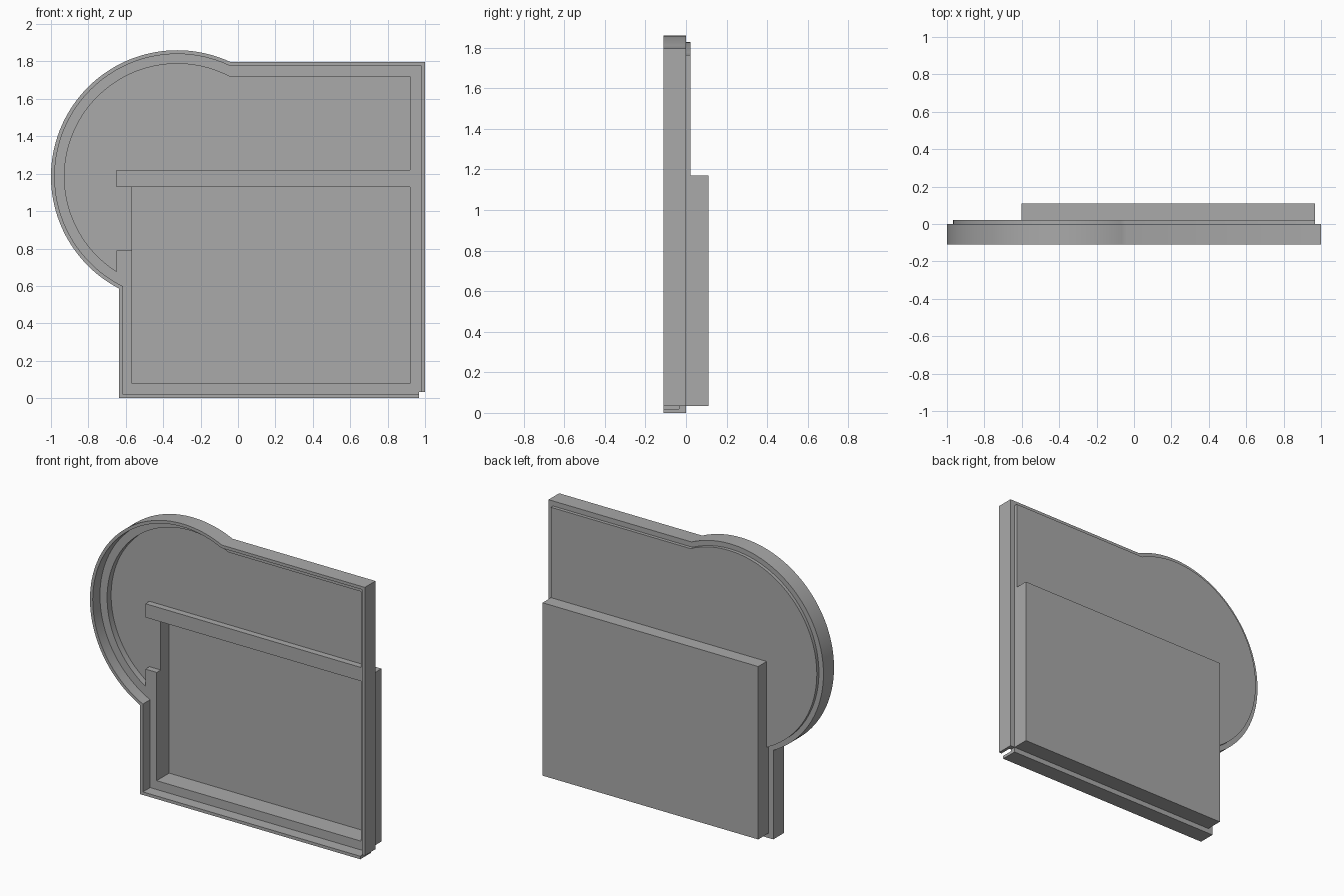
import bpy, bmesh, math

cube = bpy.data.objects.get("Cube")
if cube:
    bpy.data.objects.remove(cube, do_unlink=True)

grey = bpy.data.materials.new("plain grey")
grey.use_nodes = True
grey.diffuse_color = (0.4, 0.4, 0.4, 1)
grey.node_tree.nodes["Principled BSDF"].inputs["Base Color"].default_value = grey.diffuse_color

CX, CZ, RADIUS = -0.325, 1.185, 0.675
LEFT, RIGHT, TOP = -0.635, 1.0, 1.797
LIP, RIM = 0.02, 0.033          # front lip and full rim widths
LEDGE, FLOOR = -0.035, 0.007    # depths of the ledge and the upper floor


def arc(r, x_start, z_end, steps=72):
    """Round bulge, from its lower right end clockwise over the top."""
    a0 = 2 * math.pi - math.acos((x_start - CX) / r)
    a1 = math.asin((z_end - CZ) / r)
    angles = [a0 + (a1 - a0) * i / steps for i in range(steps + 1)]
    return [(CX + r * math.cos(a), CZ + r * math.sin(a)) for a in angles]


def outline(d):
    """Whole silhouette, moved inwards by d."""
    return arc(RADIUS - d, LEFT + d, TOP - d) + [
        (RIGHT - d, TOP - d), (RIGHT - d, d), (LEFT + d, d)]


def rect(x0, x1, z0, z1):
    return [(x0, z0), (x0, z1), (x1, z1), (x1, z0)]


def prism(name, points, y0, y1):
    bm = bmesh.new()
    face = bm.faces.new([bm.verts.new((x, y0, z)) for x, z in points])
    back = bmesh.ops.extrude_face_region(bm, geom=[face])["geom"]
    bmesh.ops.translate(bm, vec=(0, y1 - y0, 0),
                        verts=[v for v in back if isinstance(v, bmesh.types.BMVert)])
    bmesh.ops.recalc_face_normals(bm, faces=bm.faces)
    mesh = bpy.data.meshes.new(name)
    bm.to_mesh(mesh)
    bm.free()
    mesh.materials.append(grey)
    obj = bpy.data.objects.new(name, mesh)
    bpy.context.collection.objects.link(obj)
    return obj


def combine(obj, operation, points, y0, y1):
    tool = prism("tool", points, y0, y1)
    mod = obj.modifiers.new("combine", "BOOLEAN")
    mod.operation, mod.solver, mod.object = operation, "EXACT", tool
    bpy.context.view_layer.objects.active = obj
    bpy.ops.object.modifier_apply(modifier=mod.name)
    bpy.data.objects.remove(tool, do_unlink=True)


# Stepped rim, with its lower corner cut away
rim = prism("rim", outline(0), -0.11, 0)
combine(rim, "DIFFERENCE", outline(LIP), -0.2, LEDGE)
combine(rim, "DIFFERENCE", outline(RIM), -0.2, 0.1)
combine(rim, "DIFFERENCE", rect(RIGHT - RIM, 1.1, -0.1, RIM), -0.2, 0.1)

# Tray plate with the deep box on its back
tray = prism("tray", outline(RIM), LEDGE, 0.022)
combine(tray, "UNION", rect(LEFT + RIM, RIGHT - RIM, RIM, 1.17), 0, 0.11)

# Shallow upper recess around the bar, open to the pocket at the side
recess = arc(0.603, -0.65, 1.719) + [
    (0.92, 1.719), (0.92, 1.22), (-0.65, 1.22), (-0.65, 1.13),
    (-0.5, 1.13), (-0.5, 0.79), (-0.65, 0.79)]
combine(tray, "DIFFERENCE", recess, -0.2, FLOOR)

# Deep pocket
combine(tray, "DIFFERENCE", rect(-0.567, 0.92, 0.078, 1.13), -0.2, 0.095)

for obj in (rim, tray):
    bpy.ops.object.select_all(action="DESELECT")
    obj.select_set(True)
    bpy.context.view_layer.objects.active = obj
    bpy.ops.object.shade_smooth_by_angle(angle=math.radians(25))
